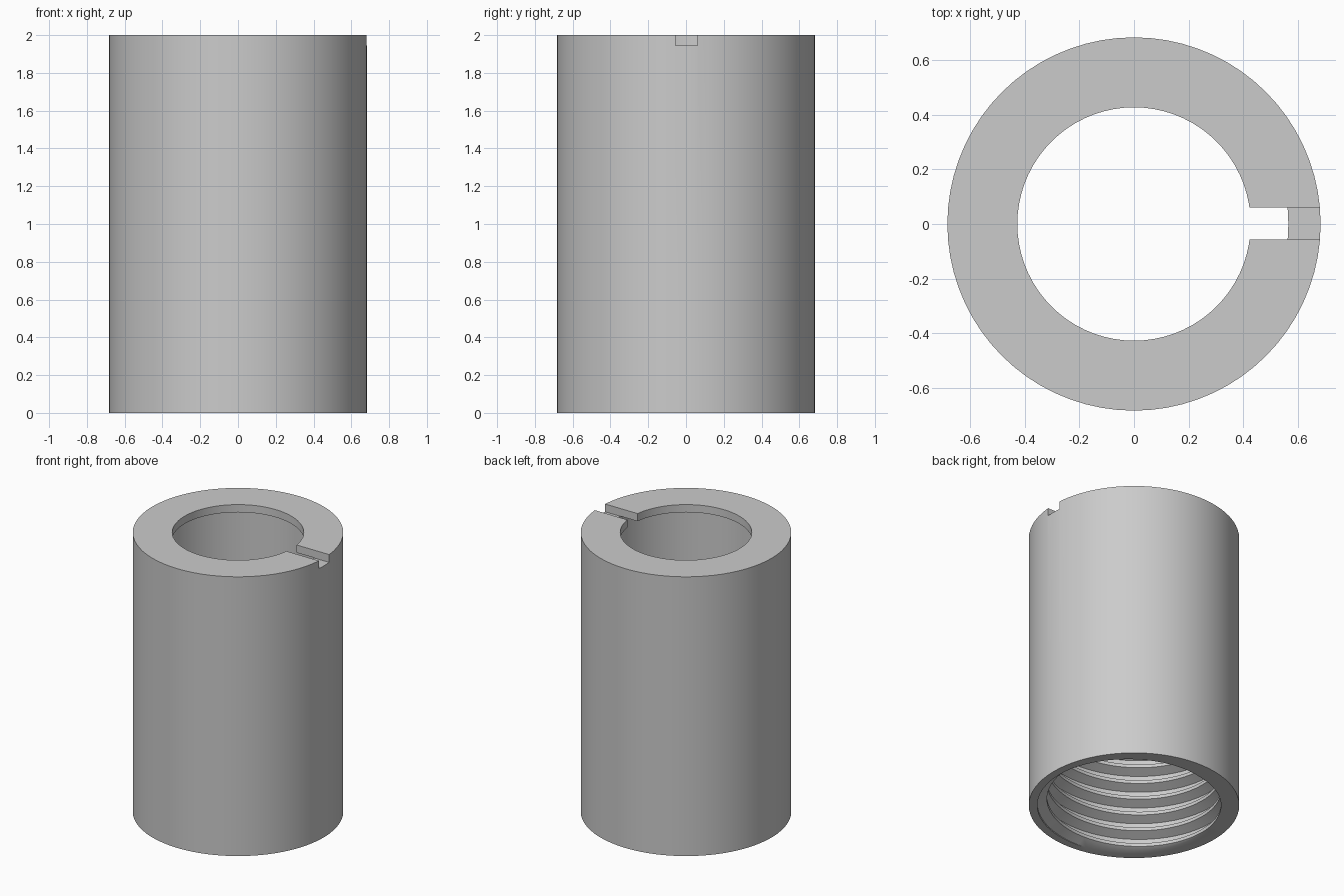
import bpy, bmesh, math

cube = bpy.data.objects.get("Cube")
if cube:
    bpy.data.objects.remove(cube, do_unlink=True)

HEIGHT, OUTER, HOLE, BORE, ROOT = 2.0, 0.683, 0.427, 0.565, 0.628
PLATE_Z = 1.945          # underside of the top plate
THREAD_TOP, PITCH, PHASE = 1.06, 0.118, 0.475
SEGMENTS = 72
# one thread turn: (fraction of pitch, radius)
TURN = [(0, BORE), (0.2, BORE), (0.45, ROOT), (0.75, ROOT), (1, BORE)]

grey = bpy.data.materials.new("light grey")
grey.use_nodes = True
colour = (0.6, 0.6, 0.6, 1)
grey.diffuse_color = colour
grey.node_tree.nodes["Principled BSDF"].inputs["Base Color"].default_value = colour


def thread_radius(z, turn):
    u = (z / PITCH - turn + PHASE) % 1
    for (a, ra), (b, rb) in zip(TURN, TURN[1:]):
        if u <= b:
            return ra + (rb - ra) * (u - a) / (b - a)


def section(turn):
    """Closed (radius, z) outline of the wall at a fraction of a full turn."""
    points = [(HOLE, HEIGHT), (OUTER, HEIGHT), (OUTER, 0)]
    for j in range(-2, int(THREAD_TOP / PITCH) + 3):
        for fraction, _ in TURN[:-1]:
            z = PITCH * (j + fraction + turn - PHASE)
            z = min(max(z, 0), THREAD_TOP)
            points.append((thread_radius(z, turn), z))
    return points + [(BORE, THREAD_TOP), (BORE, PLATE_Z), (HOLE, PLATE_Z)]


# Sleeve with its helical inner thread
bm = bmesh.new()
columns = []
for i in range(SEGMENTS + 1):
    turn = i / SEGMENTS
    c, s = math.cos(math.tau * turn), math.sin(math.tau * turn)
    columns.append([bm.verts.new((r * c, r * s, z)) for r, z in section(turn)])
for a, b in zip(columns, columns[1:]):
    for k in range(len(a)):
        n = (k + 1) % len(a)
        bm.faces.new((a[k], a[n], b[n], b[k]))
bmesh.ops.remove_doubles(bm, verts=bm.verts, dist=0.0001)
bmesh.ops.recalc_face_normals(bm, faces=bm.faces)
mesh = bpy.data.meshes.new("threaded_sleeve")
bm.to_mesh(mesh)
bm.free()
mesh.materials.append(grey)
sleeve = bpy.data.objects.new("threaded_sleeve", mesh)
bpy.context.collection.objects.link(sleeve)

# Slot through the top plate on the left side
bpy.ops.mesh.primitive_cube_add(size=1, location=(0.55, 0.002, PLATE_Z + 0.099))
cutter = bpy.context.object
cutter.name = "slot_cutter"
cutter.scale = (0.7, 0.116, 0.2)
cutter.hide_render = True
cutter.data.materials.append(grey)
slot = sleeve.modifiers.new("slot", 'BOOLEAN')
slot.operation = 'DIFFERENCE'
slot.solver = 'EXACT'
slot.object = cutter

bpy.ops.object.select_all(action='DESELECT')
sleeve.select_set(True)
bpy.context.view_layer.objects.active = sleeve
bpy.ops.object.modifier_apply(modifier="slot")
bpy.data.objects.remove(cutter, do_unlink=True)
bpy.ops.object.shade_smooth_by_angle(angle=math.radians(30))
